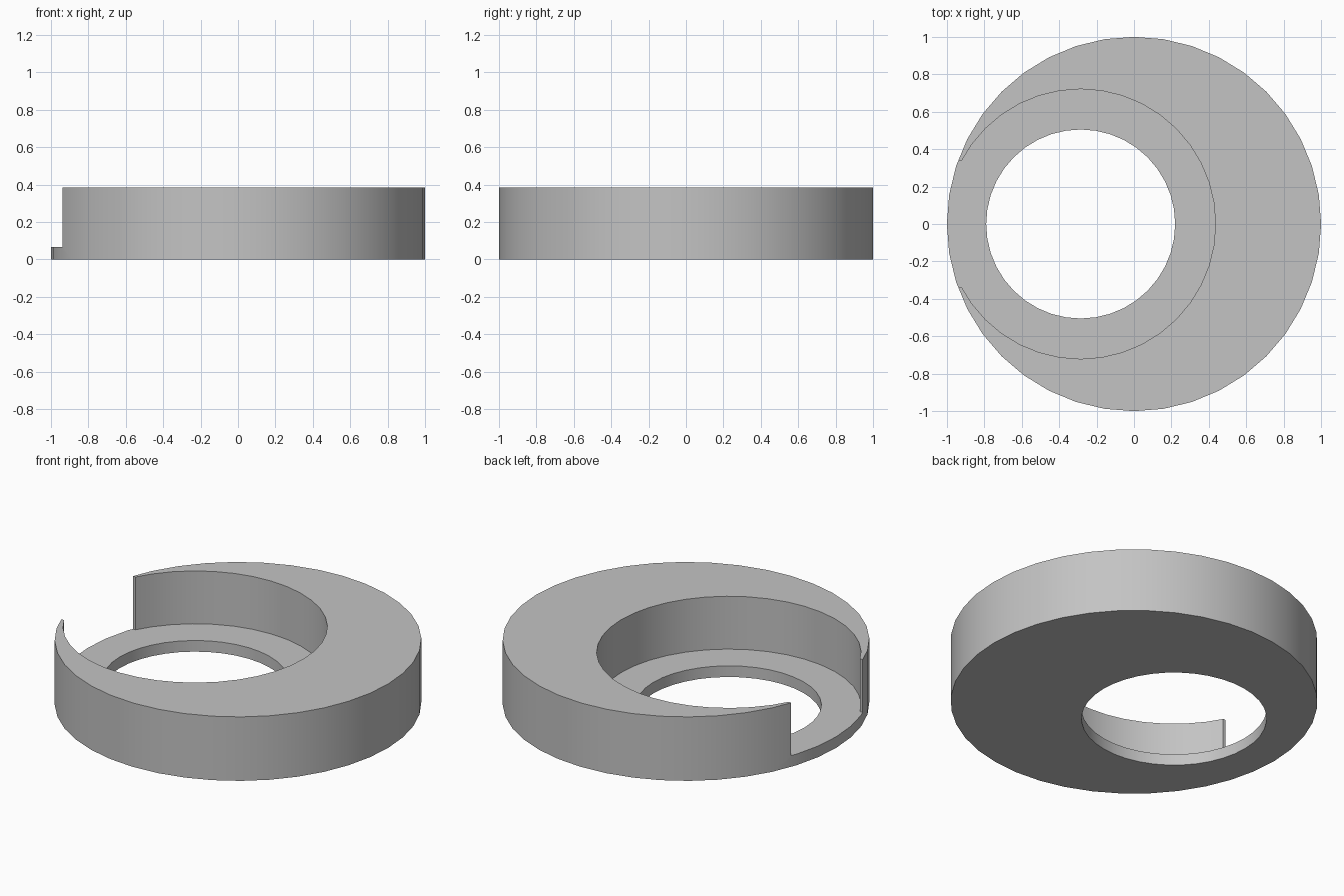
import bpy
import math

if "Cube" in bpy.data.objects:
    bpy.data.objects.remove(bpy.data.objects["Cube"])

HEIGHT, FLOOR = 0.385, 0.067
BORE_X = -0.285
SIDES = 40


def cylinder(name, radius, x, z0, z1):
    bpy.ops.mesh.primitive_cylinder_add(
        vertices=SIDES, radius=radius, depth=z1 - z0, location=(x, 0, (z0 + z1) / 2),
        rotation=(0, 0, math.pi / 2))
    bpy.ops.object.transform_apply(location=True, rotation=True, scale=True)
    obj = bpy.context.object
    obj.name = name
    return obj


def cut(body, cutter):
    cutter.hide_render = True
    mod = body.modifiers.new(cutter.name, 'BOOLEAN')
    mod.operation = 'DIFFERENCE'
    mod.solver = 'EXACT'
    mod.object = cutter
    bpy.context.view_layer.objects.active = body
    bpy.ops.object.modifier_apply(modifier=mod.name)
    bpy.data.objects.remove(cutter)


# Solid disc
body = cylinder("eccentric_ring", 1.0, 0, 0, HEIGHT)

# Off-centre pocket and the through bore in its floor
cut(body, cylinder("pocket_cutter", 0.721, BORE_X, FLOOR, 1))
cut(body, cylinder("bore_cutter", 0.505, BORE_X, -1, 1))

# Side opening with straight ends on the wall tips
bpy.ops.mesh.primitive_cube_add(size=1, location=(-1, 0, (FLOOR + 1) / 2))
slot = bpy.context.object
slot.name = "opening_cutter"
slot.scale = (0.4, 0.68, 1 - FLOOR)
bpy.ops.object.transform_apply(location=True, rotation=True, scale=True)
cut(body, slot)

# Plain grey material
grey = bpy.data.materials.new("plain_grey")
grey.use_nodes = True
colour = (0.55, 0.55, 0.55, 1)
grey.diffuse_color = colour
grey.node_tree.nodes["Principled BSDF"].inputs["Base Color"].default_value = colour
body.data.materials.clear()
body.data.materials.append(grey)

# Smooth round walls, crisp rims
bpy.ops.object.select_all(action='DESELECT')
body.select_set(True)
bpy.context.view_layer.objects.active = body
bpy.ops.object.shade_smooth_by_angle(angle=math.radians(30))
